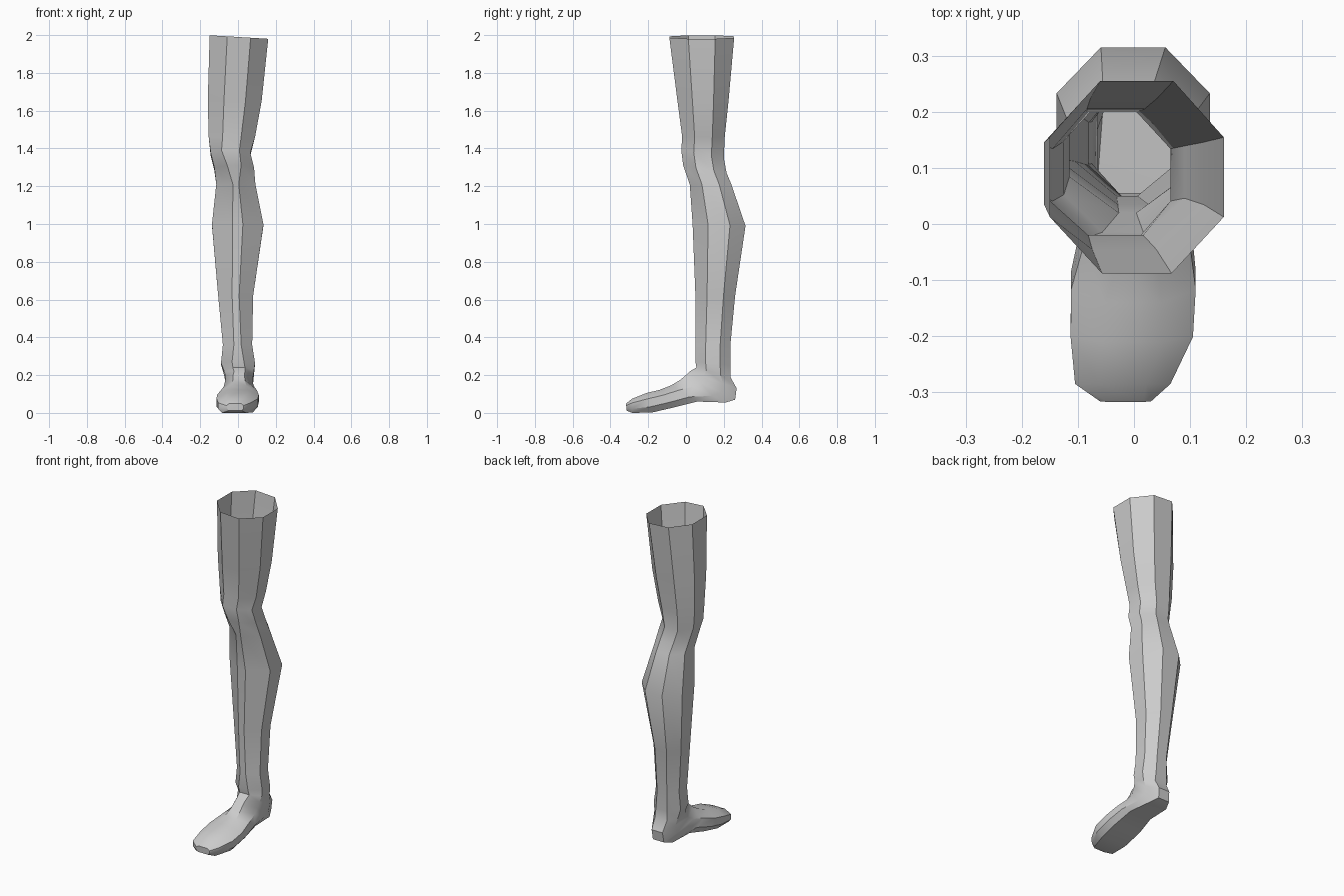
import bpy
import bmesh
import math

cube = bpy.data.objects.get("Cube")
if cube:
    bpy.data.objects.remove(cube, do_unlink=True)


def make_material(name, colour):
    material = bpy.data.materials.new(name)
    material.use_nodes = True
    material.diffuse_color = colour
    for node in material.node_tree.nodes:
        if node.type == "BSDF_PRINCIPLED":
            node.inputs["Base Color"].default_value = colour
    return material


# Each ring: right x, left x, front (y, z), back (y, z), width of the front facet
thigh_rings = [
    (-.15, .16, (-.088, 1.99), (.255, 1.99), .4),
    (-.16, .125, (-.045, 1.65), (.225, 1.65), .4),
    (-.155, .09, (-.02, 1.46), (.205, 1.46), .4),
]
knee_rings = [
    (-.145, .065, (-.025, 1.39), (.2, 1.35), .45),
    (-.125, .085, (-.015, 1.31), (.215, 1.27), .35),
    (-.115, .092, (.02, 1.21), (.24, 1.21), .15),
]
shin_rings = [
    (-.138, .135, (.035, 1), (.315, .99), .2),
    (-.105, .08, (.05, .62), (.26, .62), .2),
    (-.08, .075, (.05, .36), (.235, .36), .25),
    (-.09, .09, (.05, .27), (.235, .25), .35),
]
# From the ankle on, the rings tilt until they stand upright along the foot
heel_rings = [
    (-.075, .085, (.055, .24), (.235, .19), .4),
    (-.065, .08, (.02, .22), (.268, .13), .4),
    (-.07, .078, (0, .2), (.26, .07), .4),
]
foot_rings = [
    (-.075, .085, (-.03, .175), (.21, .055), .4),
    (-.09, .1, (-.08, .145), (.06, .06), .4),
    (-.112, .11, (-.14, .122), (-.06, .03), .45),
    (-.113, .105, (-.21, .105), (-.18, .002), .5),
    (-.105, .065, (-.285, .075), (-.285, 0), .5),
    (-.06, .03, (-.317, .05), (-.315, .012), .7),
]


def ring_points(ring, back_width):
    """Eight corners of a ring, going round from the front facet."""
    right, left, front, back, front_width = ring
    shoulder = math.tan(math.pi / 8)
    outline = [
        (-front_width, -1), (front_width, -1),
        (1, -shoulder), (1, shoulder),
        (back_width, 1), (-back_width, 1),
        (-1, shoulder), (-1, -shoulder),
    ]
    points = []
    for across, depth in outline:
        t = (depth + 1) / 2
        x = (left + right) / 2 + across * (left - right) / 2
        y = front[0] + (back[0] - front[0]) * t
        z = front[1] + (back[1] - front[1]) * t
        points.append([x, y, z])
    return points


def build_leg(name, material):
    sections = [ring_points(r, .42) for r in thigh_rings + knee_rings + shin_rings]
    sections += [ring_points(r, .5) for r in heel_rings]
    sections += [ring_points(r, .75) for r in foot_rings]

    # The open rim of the thigh slopes down towards the outside
    for point in sections[0]:
        point[2] -= point[0] * .06

    bm = bmesh.new()
    loops = [[bm.verts.new(p) for p in section] for section in sections]
    for upper, lower in zip(loops, loops[1:]):
        for i in range(len(upper)):
            j = (i + 1) % len(upper)
            bm.faces.new((upper[i], lower[i], lower[j], upper[j]))

    # Close the tip of the toes
    bm.faces.new(loops[-1])
    bmesh.ops.recalc_face_normals(bm, faces=bm.faces)

    mesh = bpy.data.meshes.new(name)
    bm.to_mesh(mesh)
    bm.free()
    mesh.materials.append(material)
    leg = bpy.data.objects.new(name, mesh)
    bpy.context.collection.objects.link(leg)
    return leg


leg = build_leg("leg_and_foot", make_material("light_grey", (.6, .6, .6, 1)))

# Soft shading with the stronger creases kept sharp
bpy.ops.object.select_all(action="DESELECT")
leg.select_set(True)
bpy.context.view_layer.objects.active = leg
bpy.ops.object.shade_smooth_by_angle(angle=math.radians(35))
